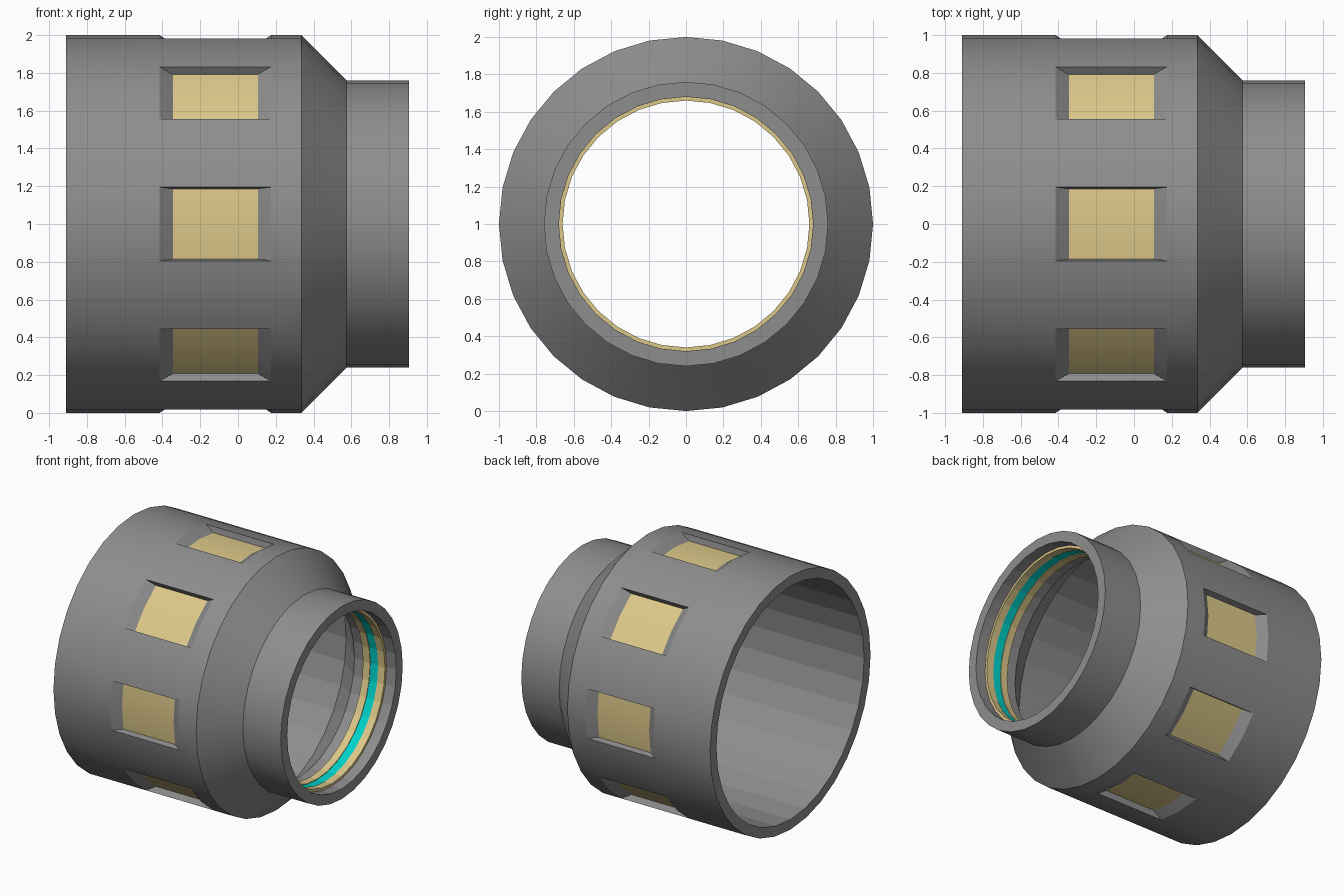
import bpy, bmesh
from math import cos, sin, pi, hypot

SEGMENTS = 32
if "Cube" in bpy.data.objects:
    bpy.data.objects.remove(bpy.data.objects["Cube"], do_unlink=True)


def material(name, colour):
    mat = bpy.data.materials.new(name)
    mat.use_nodes = True
    mat.diffuse_color = (*colour, 1)
    mat.node_tree.nodes["Principled BSDF"].inputs["Base Color"].default_value = (*colour, 1)
    return mat


grey = material("grey metal", (0.27, 0.27, 0.27))
brass = material("pale brass", (0.72, 0.58, 0.25))
teal = material("teal seal", (0.0, 0.65, 0.6))


def lathe(profile):
    """Spin a closed (x, radius) loop about the x axis; returns mesh and faces per profile edge."""
    bm = bmesh.new()
    rings = [[bm.verts.new((x, r * cos(2 * pi * s / SEGMENTS), 1 + r * sin(2 * pi * s / SEGMENTS)))
              for s in range(SEGMENTS)] for x, r in profile]
    bands = []
    for a, b in zip(rings, rings[1:] + rings[:1]):
        bands.append([bm.faces.new((a[s], a[(s + 1) % SEGMENTS], b[(s + 1) % SEGMENTS], b[s]))
                      for s in range(SEGMENTS)])
    bmesh.ops.recalc_face_normals(bm, faces=bm.faces)
    return bm, bands


def finish(bm, name, mats):
    mesh = bpy.data.meshes.new(name)
    bm.to_mesh(mesh)
    bm.free()
    obj = bpy.data.objects.new(name, mesh)
    bpy.context.collection.objects.link(obj)
    for mat in mats:
        mesh.materials.append(mat)
    return obj


# Housing: wide sleeve, cone and collar with a hollow bore
WINDOW_BAND = 1
outer = [(-0.91, 1), (-0.415, 1), (0.175, 1), (0.335, 1), (0.575, 0.76), (0.905, 0.76)]
inner = [(0.905, 0.68), (0.54, 0.68), (0.3, 0.92), (-0.91, 0.92)]
bm, bands = lathe(outer + inner)

# Eight recessed windows, each two segments wide, with sloped ends and brass floors
for k in range(8):
    pair = [bands[WINDOW_BAND][(4 * k + d) % SEGMENTS] for d in (-1, 0)]
    result = bmesh.ops.extrude_face_region(bm, geom=pair)["geom"]
    for item in result:
        if isinstance(item, bmesh.types.BMVert):
            item.co.x = -0.345 if item.co.x < -0.1 else 0.105
            item.co.y *= 0.953
            item.co.z = 1 + (item.co.z - 1) * 0.953
        elif isinstance(item, bmesh.types.BMFace):
            item.material_index = 1
    bmesh.ops.delete(bm, geom=[f for f in pair if f.is_valid], context='FACES_ONLY')
housing = finish(bm, "housing", [grey, brass])
bpy.context.view_layer.objects.active = housing
housing.select_set(True)
bpy.ops.object.shade_smooth_by_angle(angle=0.5)
for face in housing.data.polygons:
    c = face.center
    if face.normal.y * c.y + face.normal.z * (c.z - 1) < 0:
        face.use_smooth = False


# Bore rings: two brass retainers with a seal set between them
def ring(name, x0, x1, radius, mat):
    bm, _ = lathe([(x0, 0.685), (x1, 0.685), (x1, radius), (x0, radius)])
    return finish(bm, name, [mat])


ring("outer_retainer", 0.76, 0.82, 0.66, brass)
ring("seal", 0.69, 0.76, 0.665, teal)
ring("inner_retainer", 0.63, 0.69, 0.66, brass)
